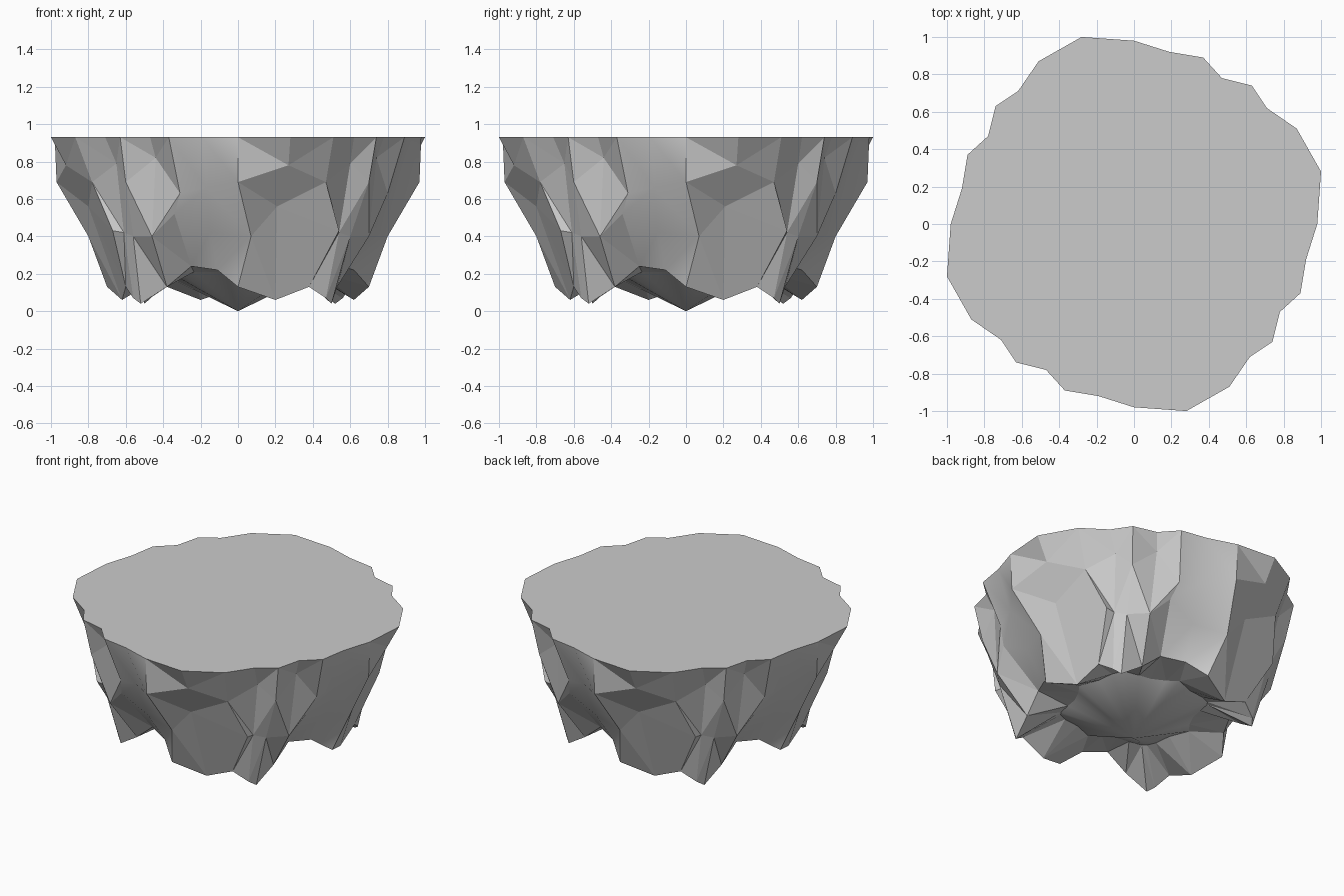
import bpy, bmesh
from mathutils import Vector, Matrix
from math import pi

if "Cube" in bpy.data.objects:
    bpy.data.objects.remove(bpy.data.objects["Cube"])

TOP = 0.93
# One quarter of the rock: (x, y) on the rim, then (x, y, z) down each column
COLUMNS = [
    [(0, -.98), (0, -.97, .69), (.07, -.80, .40), (0, -.70, .13)],
    [(.28, -1), (.27, -.92, .78), (.21, -.80, .56), (.20, -.62, .06)],
    [(.51, -.87), (.47, -.78, .69), (.54, -.67, .43), (.38, -.60, .13)],
    [(.62, -.71), (.60, -.65, .79), (.54, -.61, .42), (.47, -.56, .07)],
    [(.74, -.63), (.70, -.60, .69), (.60, -.56, .40), (.50, -.52, .04)],
    [(.78, -.47), (.74, -.44, .82), (.70, -.46, .40), (.53, -.38, .13)],
    [(.89, -.37), (.80, -.31, .63), (.75, -.34, .52), (.55, -.25, .24)],
    [(.92, -.19), (.84, -.17, .66), (.74, -.15, .42), (.62, -.11, .22)],
]
SMOOTH = {6, 7}                      # softly shaded gully in each quarter

bm = bmesh.new()
rings = []                           # full columns all the way round
for q in range(4):
    rot = Matrix.Rotation(q * pi / 2, 3, 'Z')
    for col in COLUMNS:
        pts = [Vector((*p, TOP) if len(p) == 2 else p) for p in col]
        low = pts[-1].copy()
        # inner ring of the hollow underside
        pts.append(Vector((low.x * .62, low.y * .62, .21)))
        rings.append([bm.verts.new(rot @ p) for p in pts])

tip = bm.verts.new((0, 0, 0))
n = len(rings)

def tri(a, b, c, smooth):
    bm.faces.new((a, b, c)).smooth = smooth

# Faceted sides and underside
for i in range(n):
    a, b = rings[i], rings[(i + 1) % n]
    soft = i % 8 in SMOOTH
    for k in range(4):
        s = soft and k < 3
        # split each quad along its shorter diagonal
        if (a[k].co - b[k + 1].co).length < (a[k + 1].co - b[k].co).length:
            tri(a[k], a[k + 1], b[k + 1], s)
            tri(a[k], b[k + 1], b[k], s)
        else:
            tri(a[k], a[k + 1], b[k], s)
            tri(b[k], a[k + 1], b[k + 1], s)
    tri(a[4], tip, b[4], True)

# Flat top
bm.faces.new([c[0] for c in rings])
bmesh.ops.recalc_face_normals(bm, faces=bm.faces)

mesh = bpy.data.meshes.new("rock_platform")
bm.to_mesh(mesh)
bm.free()
rock = bpy.data.objects.new("rock_platform", mesh)
bpy.context.collection.objects.link(rock)
